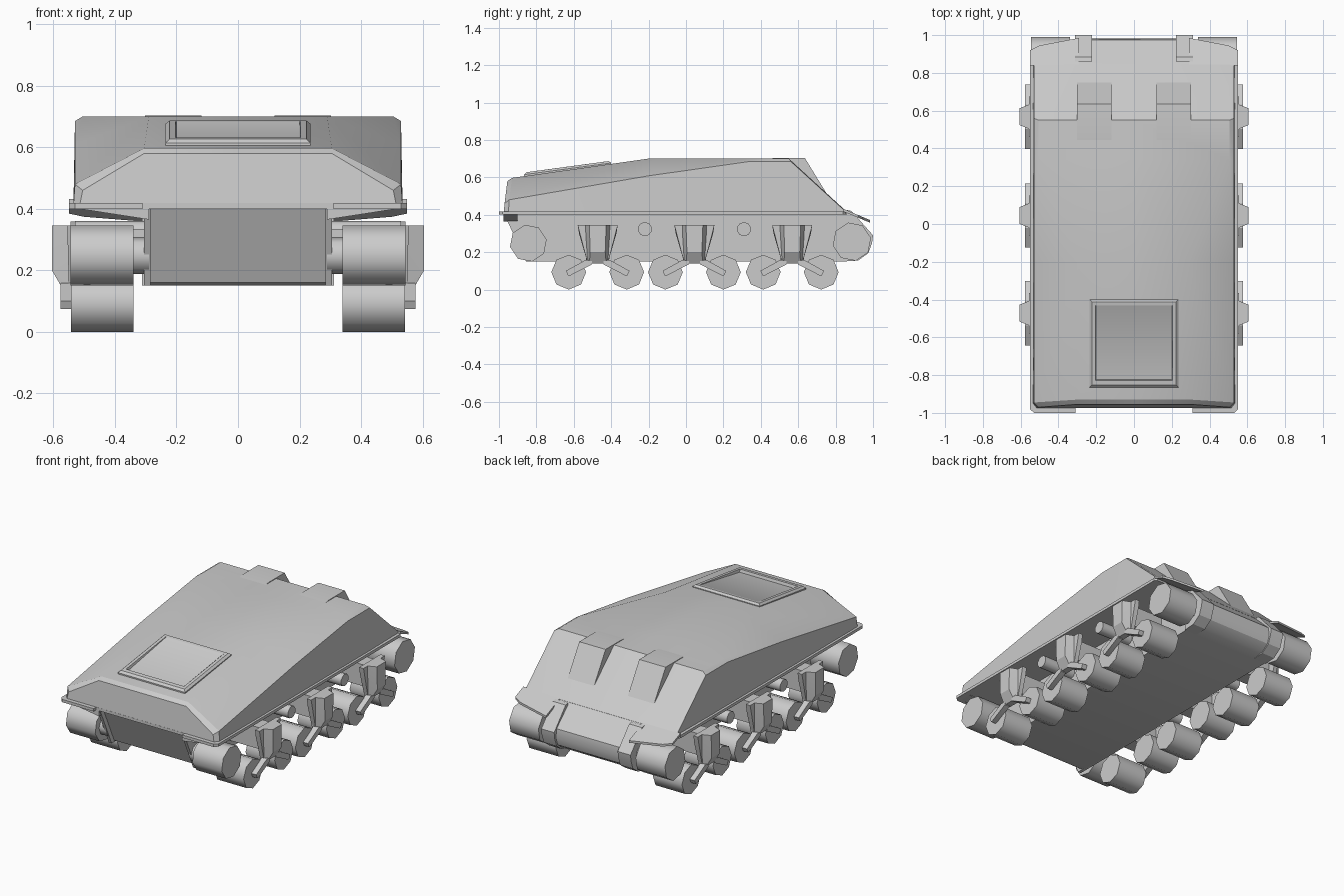
import bpy, bmesh
from math import sin, cos, pi, radians

if "Cube" in bpy.data.objects:
    bpy.data.objects.remove(bpy.data.objects["Cube"])


def finish(name, bm, angle=25, mirror=True):
    bmesh.ops.recalc_face_normals(bm, faces=bm.faces)
    me = bpy.data.meshes.new(name)
    bm.to_mesh(me)
    bm.free()
    ob = bpy.data.objects.new(name, me)
    bpy.context.collection.objects.link(ob)
    bpy.ops.object.select_all(action='DESELECT')
    ob.select_set(True)
    bpy.context.view_layer.objects.active = ob
    bpy.ops.object.shade_smooth_by_angle(angle=radians(angle))
    if mirror:
        m = ob.modifiers.new("Mirror", 'MIRROR')
        m.use_axis[0] = True
    return ob


def loft(name, rings, cap_start=True, cap_end=True, closed=True, **kw):
    bm = bmesh.new()
    vs = [[bm.verts.new(p) for p in r] for r in rings]
    n = len(rings[0])
    for a, b in zip(vs, vs[1:]):
        for i in range(n if closed else n - 1):
            j = (i + 1) % n
            bm.faces.new((a[i], a[j], b[j], b[i]))
    if cap_start:
        bm.faces.new(vs[0])
    if cap_end:
        bm.faces.new(vs[-1])
    return finish(name, bm, **kw)


def side_prism(name, yz, x0, x1, **kw):
    return loft(name, [[(x, y, z) for y, z in yz] for x in (x0, x1)], **kw)


def wheel(name, y, z, r, x0, x1, n=8, turn=0.0):
    ring = [(y + r * sin(turn + 2 * pi * i / n), z - r * cos(turn + 2 * pi * i / n)) for i in range(n)]
    return side_prism(name, ring, x0, x1, angle=52)


def hull_points(name, pts):
    bm = bmesh.new()
    for p in pts:
        bm.verts.new(p)
    bmesh.ops.convex_hull(bm, input=bm.verts[:])
    bmesh.ops.dissolve_limit(bm, angle_limit=0.01, verts=bm.verts[:], edges=bm.edges[:])
    return finish(name, bm)


# Upper hull: half cross-sections from the engine end to the foot of the sloped plate
loft("upper_hull", [
    [(0, -.975, .41), (.515, -.975, .41), (.505, -.97, .46), (.305, -.955, .58), (0, -.955, .58)],
    [(0, -.95, .41), (.535, -.95, .41), (.53, -.945, .48), (.305, -.93, .597), (0, -.93, .597)],
    [(0, -.2, .41), (.535, -.2, .41), (.53, -.2, .608), (.29, -.2, .70), (0, -.2, .70)],
    [(0, .34, .41), (.535, .34, .41), (.53, .34, .685), (.505, .34, .70), (0, .34, .70)],
    [(0, .55, .41), (.535, .55, .41), (.53, .56, .685), (.505, .55, .70), (0, .55, .70)],
    [(0, .85, .41), (.535, .85, .41), (.53, .85, .42), (.505, .85, .425), (0, .85, .425)],
], closed=False)

# Thin ledge around the hull, with rear tabs
plan = [(0, -.975), (.31, -.975), (.31, -1), (.53, -1), (.55, -.98), (.55, .84), (.535, .855), (0, .855)]
loft("hull_ledge", [[(x, y, z) for x, y in plan] for z in (.40, .418)])

# Lower hull with rounded nose
side_prism("lower_hull", [(-.945, .41), (-.83, .16), (-.80, .15), (.84, .15), (.92, .165), (.965, .20),
                          (.982, .25), (.975, .305), (.85, .424)], -.295, .295, mirror=False, angle=32)
side_prism("lower_side_plate", [(-.975, .41), (-.855, .15), (.84, .15), (.92, .165), (.97, .25),
                                (.85, .41)], .285, .305)

# Final drive flanges on the nose
side_prism("nose_flange", [(.86, .425), (.885, .42), (1.0, .29), (.995, .25), (.975, .195), (.92, .155),
                           (.84, .15)], .222, .312)

# Sloping front fenders
fender = [(.29, .84), (.55, .84), (.55, .92), (.50, .945), (.29, .985)]
loft("front_fender", [[(x, y, .432 - (y - .84) * .42 - d) for x, y in fender] for d in (0, .014)])

# Triangular gussets under the rear tabs
hull_points("rear_gusset", [(x, y, z) for y in (-.975, -.90)
                            for x, z in ((.29, .402), (.53, .402), (.29, .365))])

# Crew hoods rising from the sloped plate
side_prism("driver_hood", [(.36, .69), (.48, .704), (.635, .704), (.76, .50), (.60, .55)], .118, .302)

# Engine hatch: raised frame with a lid sinking toward the end
def deck(y):
    return .59 + (y + .95) * .147

def hatch_ring(x, y0, y1, h0, h1):
    return [(-x, y0, deck(y0) + h0), (x, y0, deck(y0) + h0),
            (x, y1, deck(y1) + h1), (-x, y1, deck(y1) + h1)]

loft("engine_hatch", [
    hatch_ring(.235, -.865, -.40, -.01, -.01),
    hatch_ring(.235, -.865, -.40, .012, .006),
    hatch_ring(.222, -.852, -.413, .023, .018),
    hatch_ring(.203, -.828, -.43, .023, .018),
    hatch_ring(.20, -.822, -.432, .005, .017),
], mirror=False)

# End wheels and axles
for nm, y, z, r in (("idler_wheel", -.843, .248, .10), ("drive_wheel", .887, .256, .104)):
    wheel(nm, y, z, r, .34, .545, turn=.2)
    wheel(nm + "_axle", y, z, .06, .29, .35)

# Return rollers
for y in (-.22, .31):
    wheel("return_roller", y, .323, .038, .29, .53, n=10)

# Suspension bogies: bracket, mounting beam, two arms and two road wheels each
for c in (-.472, .045, .568):
    bracket = []
    for s in (-1, 1):
        bracket += [(.525, c + s * .107, .345), (.555, c + s * .107, .345), (.525, c + s * .10, .30),
                    (.525, c + s * .055, .145), (.55, c + s * .055, .145)]
    hull_points("bogie_bracket", bracket)
    hull_points("bogie_column", [(x, c + s * w, z) for s in (-1, 1) for x, w, z in
                                 ((.53, .075, .345), (.605, .045, .345), (.53, .06, .14),
                                  (.605, .04, .20), (.57, .045, .14))])
    side_prism("bogie_beam", [(c - .05, .20), (c + .05, .20), (c + .05, .335), (c - .05, .335)], .29, .53)
    for s in (-1, 1):
        side_prism("bogie_arm", [(c + s * y, z) for y, z in
                                 ((.03, .155), (.065, .158), (.17, .10), (.158, .074), (.145, .076),
                                  (.03, .135))], .54, .577)
        wheel("road_wheel", c + s * .155, .093, .093, .34, .543)
